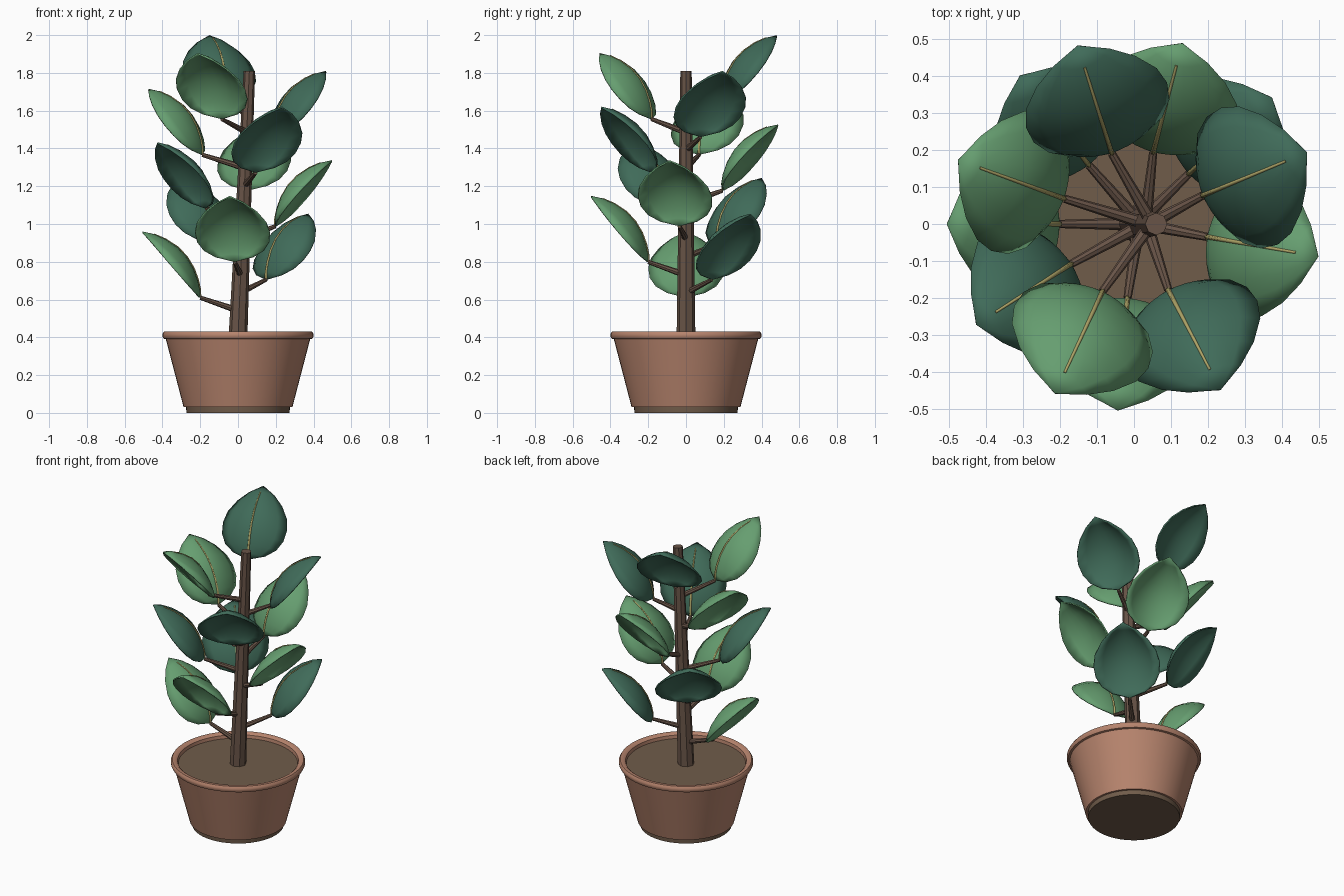
import bpy, bmesh, math
from mathutils import Vector

cube = bpy.data.objects.get("Cube")
if cube:
    bpy.data.objects.remove(cube, do_unlink=True)


def material(name, *srgb):
    color = [((c + 0.055) / 1.055) ** 2.4 for c in srgb] + [1]
    m = bpy.data.materials.new(name)
    m.use_nodes = True
    m.diffuse_color = color
    m.node_tree.nodes["Principled BSDF"].inputs["Base Color"].default_value = color
    return m


CLAY = material("terracotta", 0.72, 0.52, 0.43)
SOIL = material("soil brown", 0.44, 0.36, 0.29)
BARK = material("bark brown", 0.41, 0.33, 0.28)
LIGHT = material("light green", 0.40, 0.62, 0.44)
DARK = material("dark green", 0.25, 0.42, 0.35)
RIB = material("pale rib", 0.68, 0.64, 0.40)


def add_object(name, bm, mat, angle):
    mesh = bpy.data.meshes.new(name)
    bm.to_mesh(mesh)
    bm.free()
    mesh.materials.append(mat)
    ob = bpy.data.objects.new(name, mesh)
    bpy.context.collection.objects.link(ob)
    bpy.ops.object.select_all(action='DESELECT')
    ob.select_set(True)
    bpy.context.view_layer.objects.active = ob
    bpy.ops.object.shade_smooth_by_angle(angle=math.radians(angle))
    return ob


def lathe(name, profile, mat):
    """Spin an (r, z) profile around the z axis."""
    bm = bmesh.new()
    verts = [bm.verts.new((r, 0, z)) for r, z in profile]
    edges = [bm.edges.new(pair) for pair in zip(verts, verts[1:])]
    bmesh.ops.spin(bm, geom=verts + edges, axis=(0, 0, 1), cent=(0, 0, 0),
                   angle=math.tau, steps=48, use_duplicate=False)
    bmesh.ops.remove_doubles(bm, verts=bm.verts, dist=0.0002)
    bmesh.ops.recalc_face_normals(bm, faces=bm.faces)
    return add_object(name, bm, mat, 40)


def tube(name, path, radii, mat, sides=8, angle=30):
    """Capped tapered tube along a path."""
    bm = bmesh.new()
    rings = []
    for i, p in enumerate(path):
        along = path[min(i + 1, len(path) - 1)] - path[max(i - 1, 0)]
        turn = along.to_track_quat('Z', 'Y')
        rings.append([bm.verts.new(p + turn @ Vector((
            radii[i] * math.cos(math.tau * k / sides),
            radii[i] * math.sin(math.tau * k / sides), 0))) for k in range(sides)])
    for a, b in zip(rings, rings[1:]):
        for k in range(sides):
            j = (k + 1) % sides
            bm.faces.new((a[k], a[j], b[j], b[k]))
    bm.faces.new(rings[0][::-1])
    bm.faces.new(rings[-1])
    return add_object(name, bm, mat, angle)


# Pot: foot, tapered wall with rounded lip, soil
lathe("pot_foot", [(0, 0), (0.273, 0), (0.275, 0.03), (0, 0.03)], SOIL)
lathe("pot_wall", [(0, 0.03), (0.288, 0.03), (0.382, 0.39), (0.394, 0.393),
                   (0.4, 0.405), (0.4, 0.418), (0.392, 0.43), (0.372, 0.43),
                   (0.36, 0.42), (0.355, 0.38), (0, 0.38)], CLAY)
lathe("soil", [(0, 0.37), (0.356, 0.37), (0.356, 0.4), (0, 0.4)], SOIL)


# Leaning trunk
def trunk_point(z):
    return Vector((0.06 * (z - 0.4) / 1.41, 0, z))


tube("trunk", [trunk_point(0.38), trunk_point(1.81)], [0.05, 0.03], BARK, 8)

# Leaves: a dome over a sloping chord, arranged in a golden-angle spiral
WIDTHS = [0, 0.1, 0.16, 0.192, 0.2, 0.185, 0.14, 0.08, 0]
STEPS = [0, 0.07, 0.17, 0.3, 0.45, 0.6, 0.76, 0.89, 1]
CHORD = Vector((0.305, 0, 0.35))
NORMAL = Vector((-CHORD.z, 0, CHORD.x)).normalized()


def leaf_point(t, u, width):
    bulge = 0.09 * math.sin(math.pi * t) ** 0.8 if 0 < t < 1 else 0
    return CHORD * t + NORMAL * bulge * (1 - u * u) + Vector((0, u * width, 0))


def build_leaf(index):
    azimuth = math.radians(180 - 137.5 * index)
    rise = 0.0945 * index
    out = Vector((math.cos(azimuth), math.sin(azimuth), 0))
    side = Vector((-out.y, out.x, 0))
    base = out * 0.2 + Vector((0, 0, 0.61 + rise))

    def place(p):
        return base + out * p.x + side * p.y + Vector((0, 0, p.z))

    # Blade
    bm = bmesh.new()
    cols = [k / 4 for k in range(-4, 5)]
    grid = [[bm.verts.new(place(leaf_point(t, u, w))) for u in cols]
            for t, w in zip(STEPS, WIDTHS)]
    for a, b in zip(grid, grid[1:]):
        for k in range(len(cols) - 1):
            bm.faces.new((a[k], b[k], b[k + 1], a[k + 1]))
    bmesh.ops.remove_doubles(bm, verts=bm.verts, dist=0.0002)
    for f in bm.faces:
        f.normal_update()
    if sum(f.normal.z for f in bm.faces) < 0:
        bmesh.ops.reverse_faces(bm, faces=bm.faces)
    blade = add_object(f"leaf_{index + 1}", bm, DARK if index % 2 else LIGHT, 60)
    thick = blade.modifiers.new("thickness", 'SOLIDIFY')
    thick.thickness = 0.008
    thick.offset = -1

    # Midrib on the upper face
    ts = STEPS[:-1]
    rib = [place(leaf_point(t, 0, 0)) for t in ts]
    tube(f"leaf_rib_{index + 1}", rib, [0.007 - 0.004 * t for t in ts], RIB, 6, 60)

    # Stem from the trunk axis to the leaf base
    tube(f"leaf_stem_{index + 1}", [trunk_point(0.54 + rise), base],
         [0.018, 0.011], BARK, 8)


for i in range(12):
    build_leaf(i)
